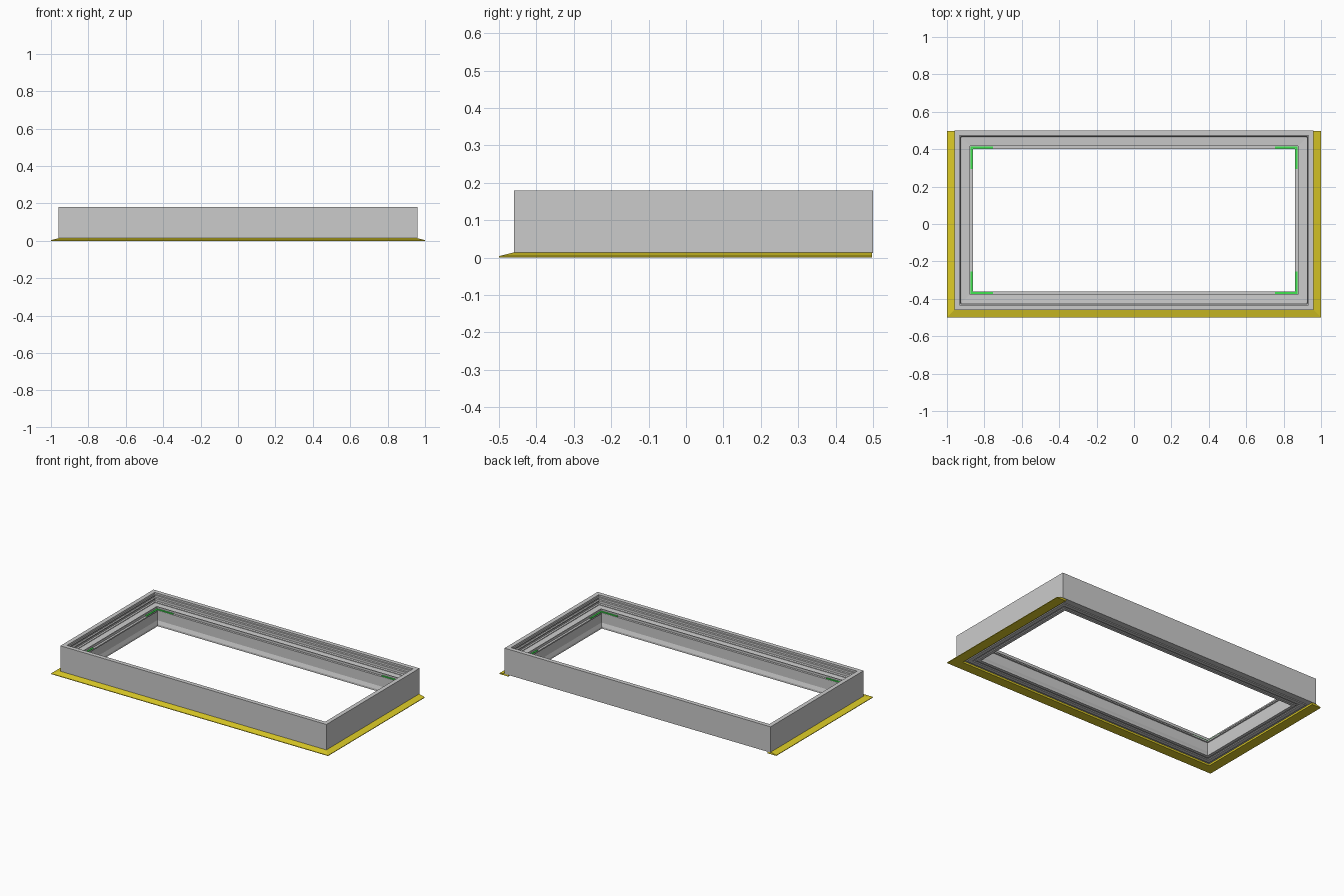
import bpy, bmesh

if "Cube" in bpy.data.objects:
    bpy.data.objects.remove(bpy.data.objects["Cube"])

# Outer footprint of the frame wall
X, Y0, Y1 = 0.96, -0.46, 0.50


def closed_path(d):
    """Mitred rectangle, inset by d."""
    return [(-X + d, Y1 - d), (-X + d, Y0 + d), (X - d, Y0 + d), (X - d, Y1 - d)]


def open_path(d):
    """U shape: left, front and right sides only, inset by d."""
    return [(-X + d, 0.497), (-X + d, Y0 + d), (X - d, Y0 + d), (X - d, 0.497)]


def sweep(name, profile, path, closed, color=None):
    """Sweep a closed (inset, z) profile round the path corners."""
    bm = bmesh.new()
    rings = [[bm.verts.new((*path(d)[k], z)) for d, z in profile] for k in range(4)]
    n = len(profile)
    for k in range(4 if closed else 3):
        a, b = rings[k], rings[(k + 1) % 4]
        for i in range(n):
            j = (i + 1) % n
            bm.faces.new((a[i], a[j], b[j], b[i]))
    if not closed:
        bm.faces.new(rings[0])
        bm.faces.new(rings[3])
    return finish(name, bm, color)


def finish(name, bm, color=None):
    bmesh.ops.recalc_face_normals(bm, faces=bm.faces)
    me = bpy.data.meshes.new(name)
    bm.to_mesh(me)
    bm.free()
    ob = bpy.data.objects.new(name, me)
    bpy.context.collection.objects.link(ob)
    if color:
        mat = bpy.data.materials.new(name + "_paint")
        mat.diffuse_color = color
        mat.use_nodes = True
        mat.node_tree.nodes["Principled BSDF"].inputs["Base Color"].default_value = mat.diffuse_color
        me.materials.append(mat)
    return ob


# Main frame: outer wall, ribbed rebate, shelf, inner wall with sloped sill
sweep("frame", [
    (0.0, 0.012), (0.0, 0.18), (0.028, 0.18),
    (0.028, 0.168), (0.033, 0.166), (0.033, 0.160), (0.028, 0.158),
    (0.028, 0.150), (0.035, 0.147), (0.035, 0.140), (0.030, 0.138),
    (0.030, 0.128), (0.038, 0.124), (0.038, 0.120),
    (0.078, 0.118), (0.080, 0.108), (0.098, 0.108),
    (0.098, 0.100), (0.092, 0.098), (0.092, 0.040),
    (0.100, 0.018), (0.100, 0.006),
    (0.080, 0.006), (0.080, 0.012), (0.065, 0.012), (0.065, 0.006),
    (0.040, 0.006), (0.040, 0.012),
], closed_path, True)

# Thin seal standing on the inner edge of the shelf
sweep("inner_seal", [(0.078, 0.117), (0.078, 0.123), (0.084, 0.123), (0.084, 0.107)],
      closed_path, True)

# Sloping flashing on the left, front and right
sweep("flashing", [(-0.04, 0.0), (-0.04, 0.004), (0.0, 0.014), (0.025, 0.014), (0.025, 0.0)],
      open_path, False, (0.72, 0.60, 0.02, 1))

# Green L-shaped corner clips on the inner ledge
d0, d1, arm = 0.086, 0.096, 0.12
for sx, side in ((-1, "left"), (1, "right")):
    for sy, end in ((-1, "front"), (1, "back")):
        bm = bmesh.new()
        cy = Y1 if sy > 0 else Y0
        outline = [(d0, d0), (d0 + arm, d0), (d0 + arm, d1),
                   (d1, d1), (d1, d0 + arm), (d0, d0 + arm)]
        face = bm.faces.new([bm.verts.new((sx * (X - u), cy - sy * v, 0.107))
                             for u, v in outline])
        top = bmesh.ops.extrude_face_region(bm, geom=[face])["geom"]
        bmesh.ops.translate(bm, vec=(0, 0, 0.006),
                            verts=[g for g in top if isinstance(g, bmesh.types.BMVert)])
        finish(f"corner_clip_{end}_{side}", bm, (0.05, 0.8, 0.08, 1))
